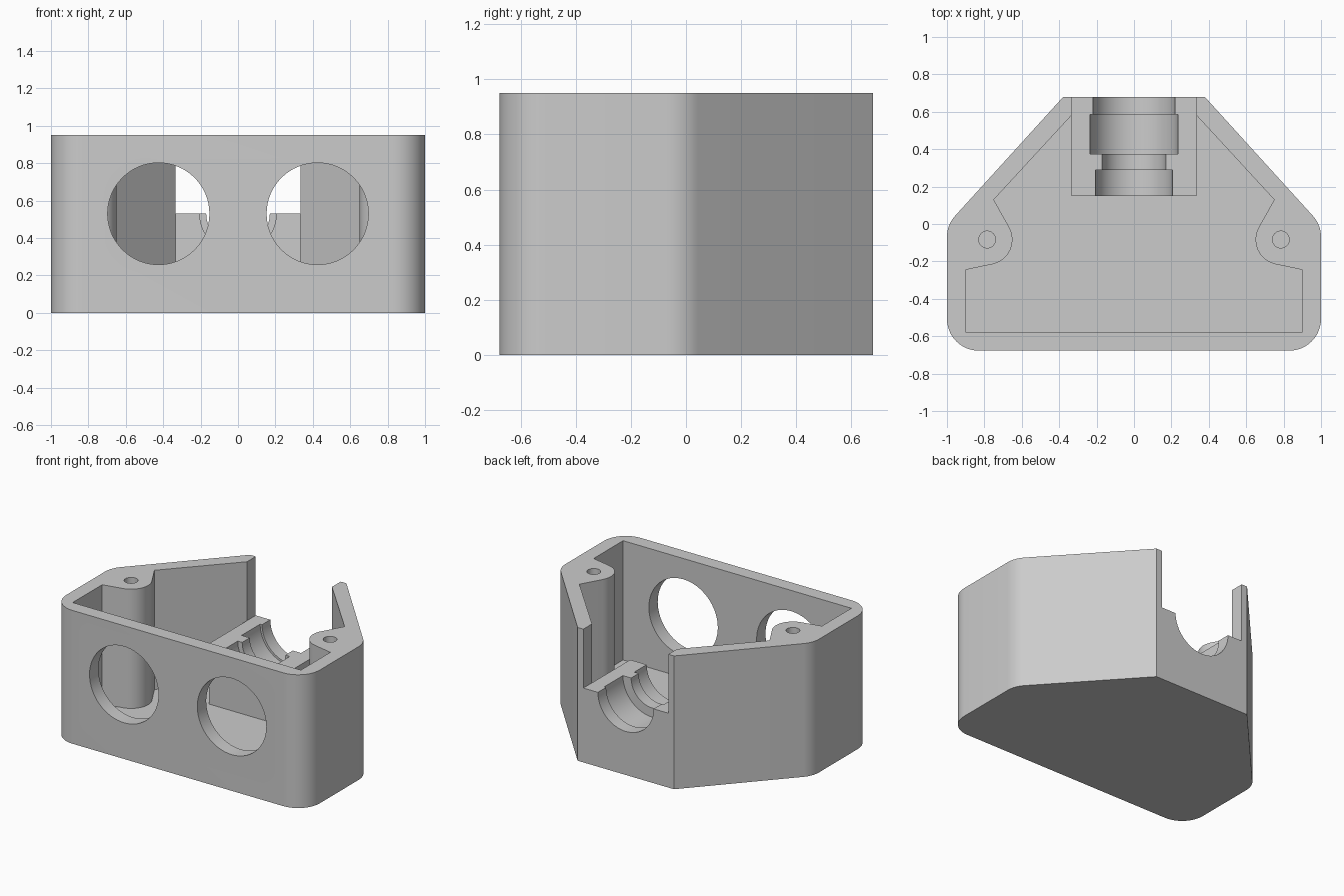
import bpy
import bmesh
import math
from mathutils import Matrix, Vector

old = bpy.data.objects.get("Cube")
if old:
    bpy.data.objects.remove(old, do_unlink=True)

HEIGHT = 0.95
FLOOR = 0.1
AXIS_Z = 0.53          # height of the windows and of the cradle axis
SLOT = 0.335           # half width of the rear opening
BOSS = Vector((0.785, -0.083))

grey = bpy.data.materials.new("light grey plastic")
grey.use_nodes = True
grey.diffuse_color = (0.6, 0.6, 0.6, 1)
grey.node_tree.nodes["Principled BSDF"].inputs["Base Color"].default_value = (0.6, 0.6, 0.6, 1)


def arc(center, radius, start, end, steps):
    """Points along an arc, angles in degrees."""
    angles = [math.radians(start + (end - start) * i / steps) for i in range(steps + 1)]
    return [(center[0] + radius * math.cos(a), center[1] + radius * math.sin(a)) for a in angles]


def mirrored(half):
    """Close a right-hand outline with its mirror image."""
    return half + [(-x, y) for x, y in reversed(half)]


def finish(name, bm):
    bmesh.ops.recalc_face_normals(bm, faces=bm.faces)
    mesh = bpy.data.meshes.new(name)
    bm.to_mesh(mesh)
    bm.free()
    mesh.materials.append(grey)
    obj = bpy.data.objects.new(name, mesh)
    bpy.context.collection.objects.link(obj)
    return obj


def prism(name, outline, z0, z1):
    bm = bmesh.new()
    face = bm.faces.new([bm.verts.new((x, y, z0)) for x, y in outline])
    new = bmesh.ops.extrude_face_region(bm, geom=[face])["geom"]
    verts = [v for v in new if isinstance(v, bmesh.types.BMVert)]
    bmesh.ops.translate(bm, verts=verts, vec=(0, 0, z1 - z0))
    return finish(name, bm)


def lathe_y(name, x, profile, steps=64):
    """Solid of revolution about a y-parallel axis; profile is (radius, y)."""
    bm = bmesh.new()
    rings = []
    for r, y in profile:
        ring = [bm.verts.new((x + px, y, AXIS_Z + pz))
                for px, pz in arc((0, 0), r, 0, 360, steps)[:-1]]
        rings.append(ring)
    for a, b in zip(rings, rings[1:]):
        for i in range(steps):
            j = (i + 1) % steps
            bm.faces.new((a[i], a[j], b[j], b[i]))
    bm.faces.new(rings[0])
    bm.faces.new(rings[-1])
    return finish(name, bm)


def cut(target, cutter):
    cutter.hide_render = True
    mod = target.modifiers.new("cut", "BOOLEAN")
    mod.operation = "DIFFERENCE"
    mod.solver = "EXACT"
    mod.object = cutter
    bpy.context.view_layer.objects.active = target
    bpy.ops.object.modifier_apply(modifier=mod.name)
    bpy.data.objects.remove(cutter, do_unlink=True)


# Outer shell: rounded front and side corners, tapered to the rear
R = 0.17
taper = math.degrees(math.atan2(0.62, 0.68))
outer = (arc((1 - R, -0.677 + R), R, -90, 0, 12)
         + arc((1 - R, -0.07), R, 0, taper, 8)
         + [(0.38, 0.678)])
housing = prism("housing", mirrored(outer), 0, HEIGHT)

# Inner cavity, leaving two screw bosses and the cradle block standing
inner = ([(0.9, -0.577), (0.9, -0.245)]
         + arc(BOSS, 0.135, 258, 150, 16)
         + [(0.75, 0.13), (SLOT, 0.58), (SLOT, 0.15)])
cut(housing, prism("cavity_cutter", mirrored(inner), FLOOR, 1.2))

# Rear opening above the cradle block
cut(housing, prism("slot_cutter", mirrored([(SLOT, 0.1), (SLOT, 0.8)]), AXIS_Z, 1.3))

# Stepped half-round cradle
steps = [(0.205, 0.05, 0.29), (0.17, 0.29, 0.375), (0.235, 0.375, 0.585), (0.22, 0.585, 0.8)]
profile = [(r, y) for r, y0, y1 in steps for y in (y0, y1)]
cut(housing, lathe_y("cradle_cutter", 0, profile))

for side in (-1, 1):
    # Round window in the front wall
    cut(housing, lathe_y("window_cutter", side * 0.425, [(0.272, -0.8), (0.272, -0.45)]))
    # Screw hole in the boss
    hole = arc((side * BOSS.x, BOSS.y), 0.045, 0, 360, 32)[:-1]
    cut(housing, prism("screw_hole_cutter", hole, 0.45, 1.2))

# Smooth curved walls, crisp edges
bpy.ops.object.select_all(action="DESELECT")
housing.select_set(True)
bpy.context.view_layer.objects.active = housing
bpy.ops.object.shade_smooth_by_angle(angle=math.radians(30))
